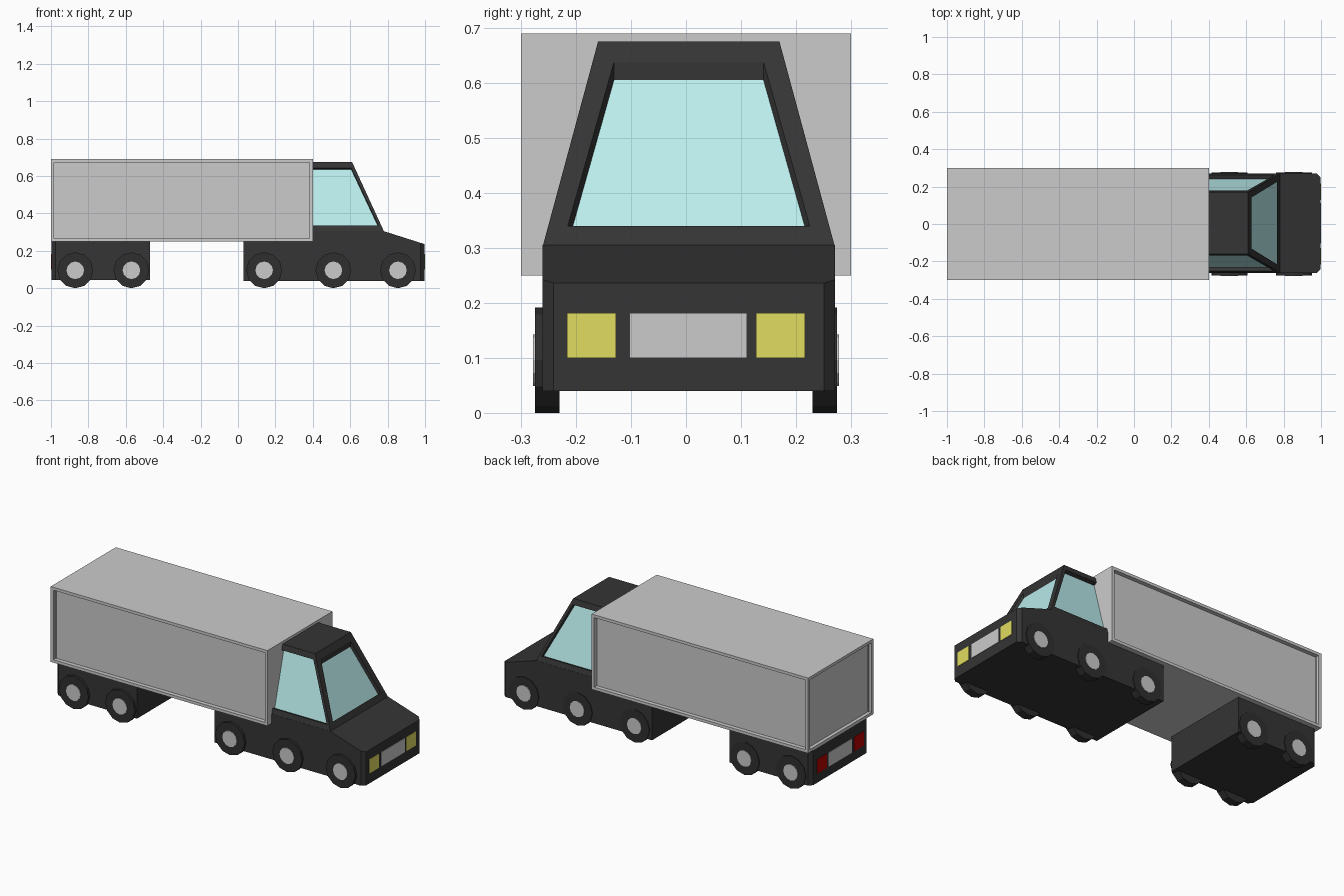
import bpy, bmesh
from mathutils import Vector

if "Cube" in bpy.data.objects:
    bpy.data.objects.remove(bpy.data.objects["Cube"])

CY = 0.005  # cab sits a hair off centre


def material(name, r, g, b):
    m = bpy.data.materials.new(name)
    m.diffuse_color = (r, g, b, 1)
    m.use_nodes = True
    m.node_tree.nodes["Principled BSDF"].inputs["Base Color"].default_value = m.diffuse_color
    return m


DARK = material("dark_body", 0.035, 0.035, 0.035)
TYRE = material("tyre", 0.028, 0.028, 0.028)
GLASS = material("glass", 0.5, 0.85, 0.85)
YELLOW = material("headlight", 0.75, 0.72, 0.12)
RED = material("tail_light", 0.5, 0.0, 0.0)
FRAME = material("container_frame", 0.6, 0.6, 0.6)
PANEL = material("container_panel", 0.8, 0.8, 0.8)


def finish(name, bm, *mats):
    me = bpy.data.meshes.new(name)
    bm.to_mesh(me)
    bm.free()
    ob = bpy.data.objects.new(name, me)
    bpy.context.collection.objects.link(ob)
    for m in mats:
        if m:
            me.materials.append(m)
    return ob


def box_bm(lo, hi):
    bm = bmesh.new()
    bmesh.ops.create_cube(bm, size=1)
    lo, hi = Vector(lo), Vector(hi)
    for v in bm.verts:
        v.co = (lo + hi) / 2 + v.co * (hi - lo)
    return bm


def lower_body(name, profile, end_x):
    """Side profile extruded across the width, upright corners at end_x chamfered."""
    bm = bmesh.new()
    face = bm.faces.new([bm.verts.new((x, CY - 0.266, z)) for x, z in profile])
    ext = bmesh.ops.extrude_face_region(bm, geom=[face])
    moved = [g for g in ext["geom"] if isinstance(g, bmesh.types.BMVert)]
    bmesh.ops.translate(bm, verts=moved, vec=(0, 0.532, 0))
    bmesh.ops.recalc_face_normals(bm, faces=bm.faces)
    corners = [e for e in bm.edges
               if all(abs(v.co.x - end_x) < 1e-4 for v in e.verts)
               and abs(e.verts[0].co.z - e.verts[1].co.z) > 0.01]
    bmesh.ops.bevel(bm, geom=corners, offset=0.02, segments=1, affect='EDGES')
    return finish(name, bm, DARK)


# Lower bodies
lower_body("cab_base", [(0.03, 0.04), (0.997, 0.04), (0.997, 0.236), (0.78, 0.305),
                        (0.38, 0.305), (0.38, 0.25), (0.03, 0.25)], 0.997)
lower_body("rear_base", [(-0.997, 0.045), (-0.47, 0.045), (-0.47, 0.25), (-0.997, 0.25)], -0.997)

# Container with recessed side and back panels
bm = box_bm((-1, -0.3, 0.25), (0.4, 0.3, 0.69))
bm.normal_update()
for face in list(bm.faces):
    n = face.normal.copy()
    if abs(n.y) > 0.9 or n.x < -0.9:
        side = abs(n.y) > 0.9
        bmesh.ops.inset_individual(bm, faces=[face], thickness=0.024)
        hole = bmesh.ops.extrude_discrete_faces(bm, faces=[face])["faces"][0]
        bmesh.ops.translate(bm, verts=hole.verts, vec=-n * (0.024 if side else 0.02))
        hole.material_index = 1 if side else 0
finish("container", bm, FRAME, PANEL)


# Cab upper: tapered shell with recessed windows
def half_y(z):
    return 0.165 + (0.675 - z) * 0.1 / 0.37


def screen_x(z):
    return 0.61 + (0.675 - z) * 0.17 / 0.37


cab = bmesh.new()


def quad(bm, pts):
    bm.faces.new([bm.verts.new(p) for p in pts])


def window(name, outer, inner, shift):
    deep = [Vector(p) + Vector(shift) for p in inner]
    for i in range(4):
        j = (i + 1) % 4
        quad(cab, (outer[i], outer[j], inner[j], inner[i]))
        quad(cab, (inner[i], inner[j], deep[j], deep[i]))
    pane = bmesh.new()
    quad(pane, deep)
    pane.normal_update()
    if pane.faces[:][0].normal.dot(Vector(shift)) > 0:
        bmesh.ops.reverse_faces(pane, faces=pane.faces[:])
    finish(name, pane, GLASS)


B, T = 0.305, 0.675
BACK = 0.37


def corner(x, s, z):
    return (x, CY + s * half_y(z), z)


for s, side in ((-1, "right"), (1, "left")):
    outer = [corner(BACK, s, B), corner(0.78, s, B), corner(0.61, s, T), corner(BACK, s, T)]
    inner = [corner(0.385, s, 0.335), corner(0.75, s, 0.335),
             corner(0.605, s, 0.643), corner(0.385, s, 0.643)]
    window(side + "_window", outer, inner, (0, -s * 0.02, -0.007))

outer = [corner(0.78, -1, B), corner(0.78, 1, B), corner(0.61, 1, T), corner(0.61, -1, T)]
inner = [(screen_x(z), CY + y, z) for y, z in
         ((-0.22, 0.34), (0.22, 0.34), (0.136, 0.638), (-0.136, 0.638))]
window("windscreen", outer, inner, (0, 0, -0.033))

quad(cab, [corner(BACK, -1, T), corner(0.61, -1, T), corner(0.61, 1, T), corner(BACK, 1, T)])
quad(cab, [corner(BACK, -1, B), corner(BACK, 1, B), corner(BACK, 1, T), corner(BACK, -1, T)])
bmesh.ops.remove_doubles(cab, verts=cab.verts, dist=1e-5)
bmesh.ops.recalc_face_normals(cab, faces=cab.faces)
finish("cab_upper", cab, DARK)


# Wheels and hubs
def disc(name, x, y, radius, depth, mat):
    bpy.ops.mesh.primitive_cylinder_add(vertices=12, radius=radius, depth=depth,
                                        location=(x, y, 0.096), rotation=(1.5707963, 0, 0))
    ob = bpy.context.object
    ob.name = name
    if mat:
        ob.data.materials.append(mat)


for i, x in enumerate((-0.87, -0.57, 0.14, 0.51, 0.855)):
    for s, side in ((-1, "right"), (1, "left")):
        disc(f"{side}_wheel_{i + 1}", x, s * 0.2525, 0.096, 0.045, TYRE)
        disc(f"{side}_hub_{i + 1}", x, s * 0.268, 0.047, 0.02, None)

# Lights and plates on both ends
for end, x0, x1, lamp in (("front", 0.985, 1.0, YELLOW), ("rear", -1.0, -0.985, RED)):
    for part, y0, y1, mat in (("right_light", -0.221, -0.132, lamp),
                              ("left_light", 0.122, 0.211, lamp),
                              ("plate", -0.108, 0.106, None)):
        finish(f"{end}_{part}", box_bm((x0, y0 + CY, 0.1), (x1, y1 + CY, 0.182)), mat)
